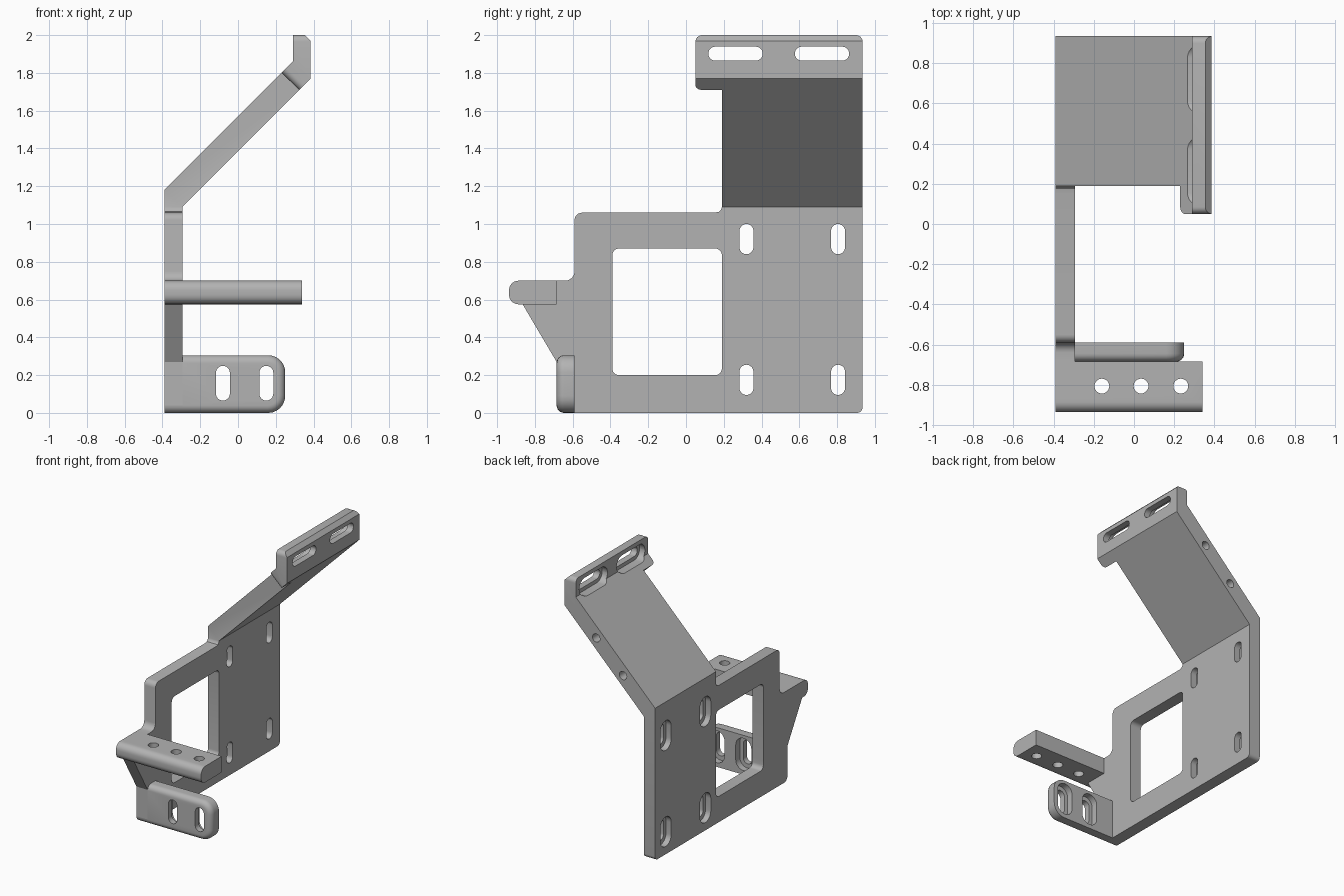
import bpy, bmesh, math
from mathutils import Vector

cube = bpy.data.objects.get("Cube")
if cube:
    bpy.data.objects.remove(cube, do_unlink=True)

grey = bpy.data.materials.new("bracket grey")
grey.use_nodes = True
colour = (0.45, 0.45, 0.45, 1)
grey.diffuse_color = colour
grey.node_tree.nodes["Principled BSDF"].inputs["Base Color"].default_value = colour

BACK, FRONT = 0.935, -0.685      # y limits of the side plate
OUT, IN = -0.39, -0.295          # x limits of the side plate


def rounded(outline, steps=6):
    """Outline of (a, b) or (a, b, radius) corners, with arcs at the radii."""
    pts = []
    for i, corner in enumerate(outline):
        p = Vector(corner[:2])
        r = corner[2] if len(corner) > 2 else 0
        if not r:
            pts.append(p)
            continue
        u = (Vector(outline[i - 1][:2]) - p).normalized()
        v = (Vector(outline[(i + 1) % len(outline)][:2]) - p).normalized()
        half = u.angle(v) / 2
        centre = p + (u + v).normalized() * r / math.sin(half)
        start = p + u * r / math.tan(half) - centre
        end = p + v * r / math.tan(half) - centre
        sweep = start.angle(end)
        for k in range(steps + 1):
            t = k / steps
            pts.append(centre + (start * math.sin((1 - t) * sweep)
                                 + end * math.sin(t * sweep)) / math.sin(sweep))
    return pts


def prism(name, axis, outline, lo, hi, bevel=None, width=0):
    """Extrude an outline along an axis; bevel the edges chosen by a rule."""
    place = {"x": lambda a, b, d: (d, a, b),
             "y": lambda a, b, d: (a, d, b),
             "z": lambda a, b, d: (a, b, d)}[axis]
    bm = bmesh.new()
    face = bm.faces.new([bm.verts.new(place(a, b, lo)) for a, b in rounded(outline)])
    new = bmesh.ops.extrude_face_region(bm, geom=[face])["geom"]
    move = Vector(place(0, 0, hi - lo))
    bmesh.ops.translate(bm, vec=move, verts=[g for g in new if isinstance(g, bmesh.types.BMVert)])
    bmesh.ops.recalc_face_normals(bm, faces=bm.faces)
    if bevel:
        edges = [e for e in bm.edges if all(bevel(v.co) for v in e.verts)]
        bmesh.ops.bevel(bm, geom=edges, offset=width, segments=6, profile=0.5,
                        affect="EDGES", clamp_overlap=True)
    mesh = bpy.data.meshes.new(name)
    bm.to_mesh(mesh)
    bm.free()
    mesh.materials.append(grey)
    obj = bpy.data.objects.new(name, mesh)
    bpy.context.collection.objects.link(obj)
    return obj


def combine(target, other, operation):
    mod = target.modifiers.new(operation, "BOOLEAN")
    mod.operation, mod.solver, mod.object = operation, "EXACT", other
    bpy.context.view_layer.objects.active = target
    bpy.ops.object.modifier_apply(modifier=mod.name)
    bpy.data.objects.remove(other, do_unlink=True)


def box(a0, a1, b0, b1, r=0):
    return [(a0, b0, r), (a1, b0, r), (a1, b1, r), (a0, b1, r)]


def cut_slot(axis, a, b, half_a, half_b, lo, hi):
    r = min(half_a, half_b) * 0.999
    cutter = prism("slot_cutter", axis, box(a - half_a, a + half_a, b - half_b, b + half_b, r), lo, hi)
    combine(bracket, cutter, "DIFFERENCE")


# side plate with the gusset under the shelf
bracket = prism("mounting_bracket", "x", [
    (FRONT, 0, 0.04), (BACK, 0, 0.03), (BACK, 1.09), (0.19, 1.09), (0.19, 1.06),
    (-0.59, 1.06, 0.04), (-0.59, 0.70, 0.05), (-0.865, 0.70), (-0.865, 0.575),
    (FRONT, 0.27)], OUT, IN)
fillet = prism("step_fillet", "x", [(0.15, 1.05), (0.2, 1.05), (0.2, 1.09), (0.19, 1.09),
                                    (0.185, 1.075), (0.175, 1.065), (0.15, 1.06)], OUT, IN)
combine(bracket, fillet, "UNION")

# sloping arm
arm = prism("sloping_arm", "y", [(OUT, 1.08), (IN, 1.08), (IN, 1.09), (0.325, 1.71),
                                 (0.24, 1.81), (OUT, 1.18)], 0.19, BACK)
combine(bracket, arm, "UNION")

# slotted top flange, wider than the arm
flange = prism("top_flange", "y", [(0.23, 1.80), (0.325, 1.71), (0.385, 1.77), (0.385, 1.97),
                                   (0.355, 2.0), (0.29, 2.0), (0.29, 1.86)], 0.05, BACK,
               lambda c: c.y < 0.06 and c.x + c.z < 2.04, 0.035)
limits = prism("flange_limits", "x", [(0.05, 1.6), (BACK, 1.6), (BACK, 2.0, 0.035),
                                      (0.05, 2.0, 0.035)], 0, 0.6)
combine(flange, limits, "INTERSECT")
combine(bracket, flange, "UNION")

# drilled shelf
shelf = prism("shelf", "x", [(FRONT, 0.575), (FRONT, 0.70), (-0.937, 0.70, 0.05),
                             (-0.937, 0.575, 0.05)], OUT, 0.34)
combine(bracket, shelf, "UNION")

# lower flange with a softened front rim
lower = prism("lower_flange", "y", [(OUT, 0), (0.25, 0, 0.09), (0.25, 0.305, 0.09), (OUT, 0.305)],
              FRONT, -0.59, lambda c: c.y < -0.68 and c.x > OUT - 1, 0.04)
for v in lower.data.vertices:
    if v.co.x < -0.3:
        v.co.x = OUT
combine(bracket, lower, "UNION")

# window
combine(bracket, prism("window_cutter", "x", box(-0.39, 0.19, 0.20, 0.87, 0.035), -0.6, 0), "DIFFERENCE")

# plate slots, recessed on the outside
for y in (0.32, 0.805):
    for z in (0.175, 0.92):
        cut_slot("x", y, z, 0.037, 0.08, -0.6, 0)
        cut_slot("x", y, z, 0.067, 0.115, -0.6, -0.345)

# top flange slots, recessed towards the arm
for y in (0.262, 0.72):
    cut_slot("x", y, 1.902, 0.144, 0.037, 0.2, 0.6)
    cut_slot("x", y, 1.902, 0.173, 0.066, 0.2, 0.335)

# lower flange slots, recessed at the back
for x in (-0.08, 0.15):
    cut_slot("y", x, 0.157, 0.037, 0.092, -0.8, -0.5)
    cut_slot("y", x, 0.157, 0.067, 0.125, -0.64, -0.5)

# shelf holes and blind holes in the arm's back edge
for x in (-0.16, 0.035, 0.233):
    cut_slot("z", x, -0.807, 0.037, 0.037, 0.5, 0.8)
for x in (-0.115, 0.115):
    cut_slot("y", x, x + 1.475, 0.032, 0.032, 0.75, 1.0)

bpy.ops.object.select_all(action="DESELECT")
bracket.select_set(True)
bpy.context.view_layer.objects.active = bracket
bpy.ops.object.shade_smooth_by_angle(angle=math.radians(30))
